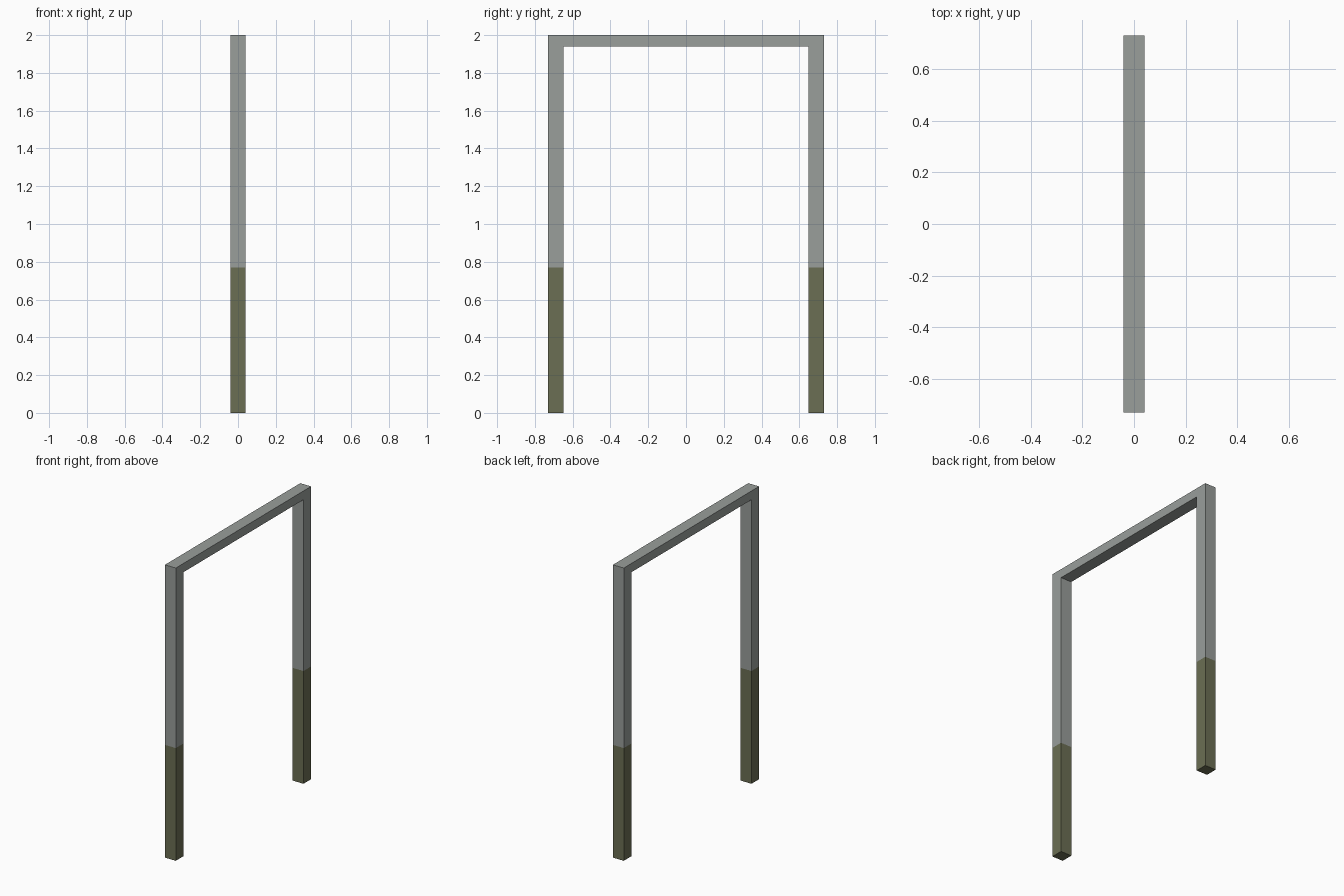
import bpy, bmesh

if "Cube" in bpy.data.objects:
    bpy.data.objects.remove(bpy.data.objects["Cube"])

HALF_W, INNER_W = 0.73, 0.648   # outer and inner half span (y)
HALF_D = 0.041                  # half depth (x)
TOP, BAR_BOTTOM = 2.0, 1.94
PAINT_LINE = 0.77               # height where the colour changes


def material(name, rgb):
    m = bpy.data.materials.new(name)
    m.diffuse_color = (*rgb, 1.0)
    m.use_nodes = True
    m.node_tree.nodes["Principled BSDF"].inputs["Base Color"].default_value = m.diffuse_color
    return m


# Gate-shaped outline in the y-z plane
half = [(INNER_W, BAR_BOTTOM), (INNER_W, 0), (HALF_W, 0), (HALF_W, TOP)]
outline = half + [(-y, z) for y, z in reversed(half)]

bm = bmesh.new()
face = bm.faces.new([bm.verts.new((-HALF_D, y, z)) for y, z in outline])
ext = bmesh.ops.extrude_face_region(bm, geom=[face])
bmesh.ops.translate(bm, vec=(2 * HALF_D, 0, 0),
                    verts=[v for v in ext["geom"] if isinstance(v, bmesh.types.BMVert)])

# Cut clean quads at the bar underside and at the paint line
for z in (BAR_BOTTOM, PAINT_LINE):
    bmesh.ops.bisect_plane(bm, geom=bm.verts[:] + bm.edges[:] + bm.faces[:],
                           plane_co=(0, 0, z), plane_no=(0, 0, 1))
bmesh.ops.recalc_face_normals(bm, faces=bm.faces[:])

# Lower post sections are olive, the rest grey
for f in bm.faces:
    f.material_index = int(f.calc_center_median().z < PAINT_LINE)

mesh = bpy.data.meshes.new("door_frame")
bm.to_mesh(mesh)
bm.free()
mesh.materials.append(material("light grey", (0.319, 0.342, 0.328)))
mesh.materials.append(material("olive", (0.147, 0.156, 0.087)))
frame = bpy.data.objects.new("door_frame", mesh)
bpy.context.collection.objects.link(frame)
